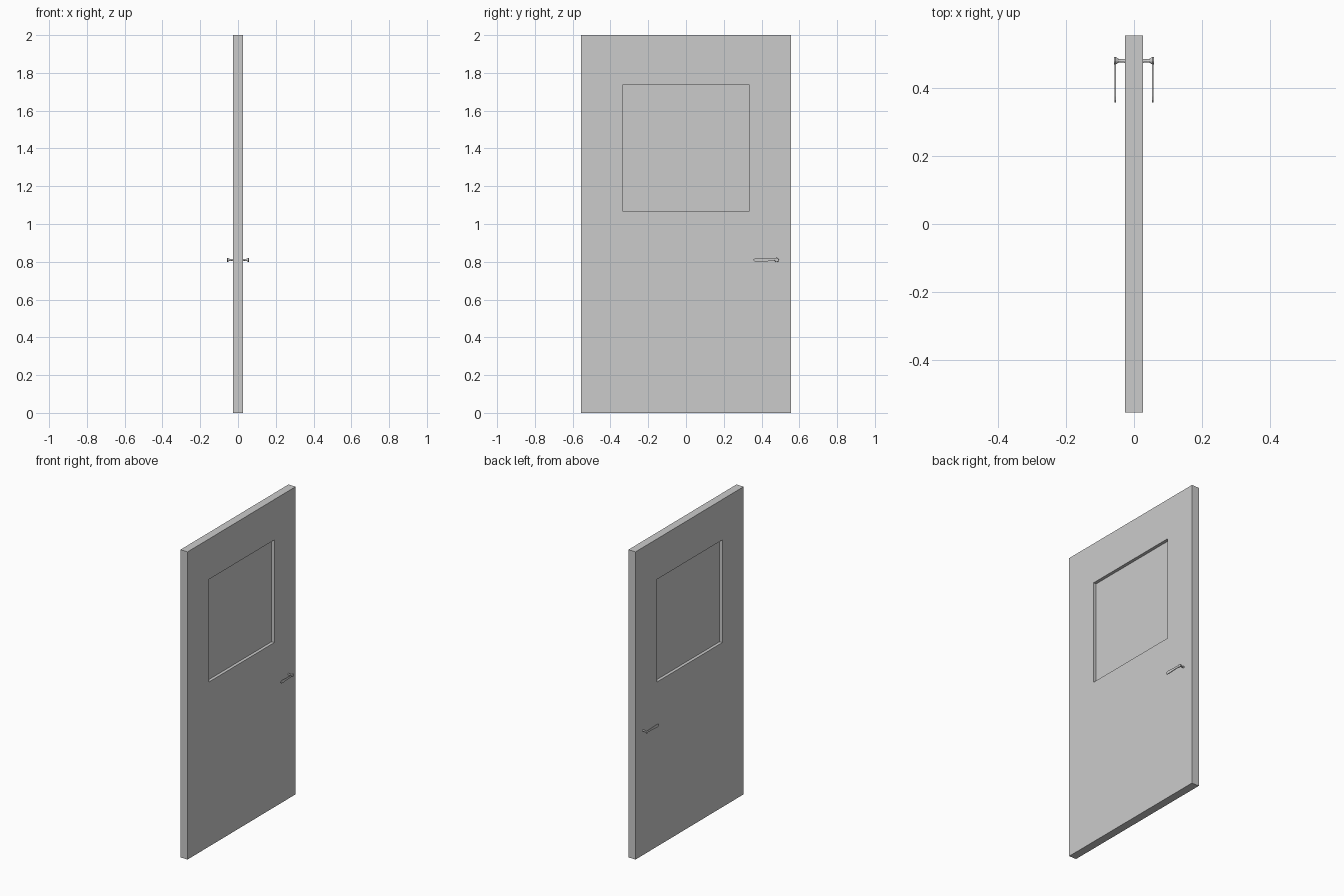
import bpy, bmesh, math

if "Cube" in bpy.data.objects:
    bpy.data.objects.remove(bpy.data.objects["Cube"])


def make_object(name, bm):
    bmesh.ops.recalc_face_normals(bm, faces=bm.faces[:])
    mesh = bpy.data.meshes.new(name)
    bm.to_mesh(mesh)
    bm.free()
    obj = bpy.data.objects.new(name, mesh)
    bpy.context.collection.objects.link(obj)
    return obj


def bridge(bm, rings, closed=False):
    n = len(rings[0])
    pairs = list(zip(rings, rings[1:] + rings[:1])) if closed else list(zip(rings, rings[1:]))
    for a, b in pairs:
        for i in range(n):
            j = (i + 1) % n
            bm.faces.new((a[i], a[j], b[j], b[i]))


def rect(bm, x, y, z0, z1):
    return [bm.verts.new((x, *p)) for p in ((-y, z0), (y, z0), (y, z1), (-y, z1))]


T = 0.026                      # half thickness of the door
HANDLE_Y, HANDLE_Z = 0.48, 0.81
OUTER = (0.555, 0.0, 2.0)
WINDOW = (0.336, 1.07, 1.737)

# Door slab with a window opening through it
bm = bmesh.new()
bridge(bm, [rect(bm, -T, *OUTER), rect(bm, T, *OUTER),
            rect(bm, T, *WINDOW), rect(bm, -T, *WINDOW)], closed=True)
make_object("door_slab", bm)

# Window pane, set back from both faces
bm = bmesh.new()
rings = [rect(bm, -0.006, *WINDOW), rect(bm, 0.006, *WINDOW)]
bridge(bm, rings)
for ring in rings:
    bm.faces.new(ring)
make_object("window_pane", bm)


def spindle(name, side):
    """Waisted round stem flaring to a knob."""
    profile = [(T, 0.006), (0.038, 0.0045), (0.045, 0.0055),
               (0.055, 0.0115), (0.0585, 0.0105)]
    bm = bmesh.new()
    rings = []
    for x, r in profile:
        rings.append([bm.verts.new((side * x,
                                    HANDLE_Y + r * math.cos(math.tau * i / 12),
                                    HANDLE_Z + r * math.sin(math.tau * i / 12)))
                      for i in range(12)])
    bridge(bm, rings)
    bm.faces.new(rings[0])
    bm.faces.new(rings[-1])
    make_object(name, bm)


def lever(name, side):
    """Flat grip, wide at the free end and narrow at the stem."""
    half = [(0.474, 0.006), (0.45, 0.0065), (0.375, 0.010), (0.364, 0.008), (0.358, 0.003)]
    outline = half + [(y, -h) for y, h in reversed(half)]
    bm = bmesh.new()
    rings = [[bm.verts.new((side * x, y, HANDLE_Z + h)) for y, h in outline]
             for x in (0.053, 0.0575)]
    bridge(bm, rings)
    for ring in rings:
        bm.faces.new(ring)
    make_object(name, bm)


# Matching handles on both faces
for label, side in (("left", -1), ("right", 1)):
    spindle("handle_stem_" + label, side)
    lever("handle_lever_" + label, side)
